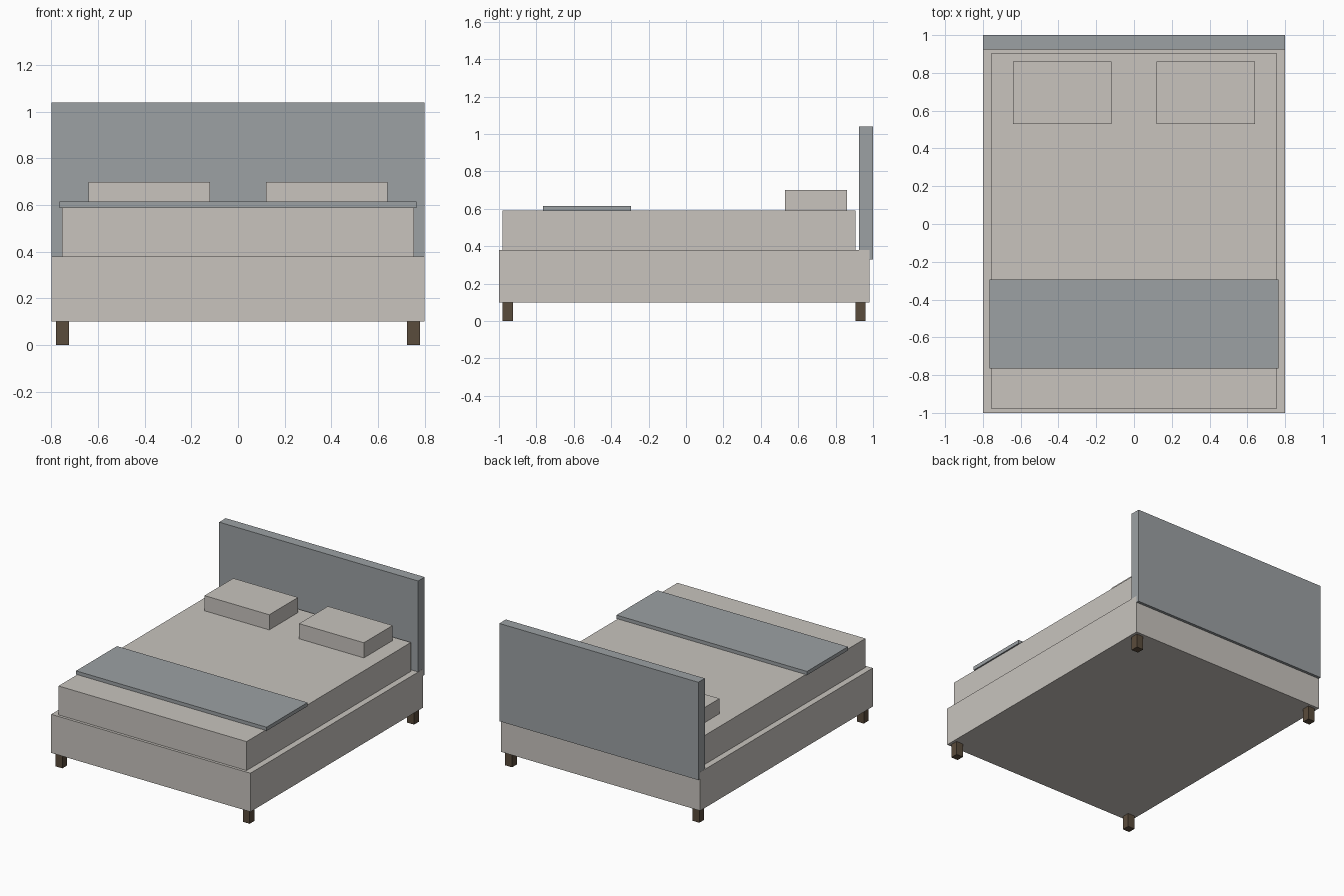
import bpy

cube = bpy.data.objects.get("Cube")
if cube:
    bpy.data.objects.remove(cube, do_unlink=True)


def material(name, rgb):
    mat = bpy.data.materials.new(name)
    mat.use_nodes = True
    color = (*rgb, 1.0)
    mat.diffuse_color = color
    mat.node_tree.nodes["Principled BSDF"].inputs["Base Color"].default_value = color
    return mat


def box(name, x, y, z, mat):
    """Box spanning the (low, high) ranges on each axis."""
    spans = (x, y, z)
    bpy.ops.mesh.primitive_cube_add(size=1, location=[(a + b) / 2 for a, b in spans])
    obj = bpy.context.object
    obj.name = name
    obj.scale = [b - a for a, b in spans]
    bpy.ops.object.transform_apply(location=False, rotation=False, scale=True)
    obj.data.materials.append(mat)
    return obj


linen = material("warm_linen", (0.578, 0.552, 0.515))
slate = material("slate_fabric", (0.332, 0.356, 0.371))
wood = material("dark_wood", (0.102, 0.072, 0.045))

# Base, mattress and headboard
box("bed_base", (-0.8, 0.8), (-1.0, 0.98), (0.10, 0.38), linen)
box("mattress", (-0.755, 0.755), (-0.98, 0.905), (0.38, 0.59), linen)
box("headboard", (-0.799, 0.799), (0.925, 1.0), (0.33, 1.04), slate)

# Throw blanket slightly wider than the mattress
box("throw_blanket", (-0.765, 0.765), (-0.765, -0.295), (0.588, 0.615), slate)

# Pillows and legs on both sides
for side, sign in (("left", 1), ("right", -1)):
    def across(inner, outer):
        return tuple(sorted((sign * inner, sign * outer)))

    box(f"{side}_pillow", across(0.12, 0.64), (0.53, 0.86), (0.59, 0.70), linen)
    for end, y in (("front", (-0.98, -0.925)), ("back", (0.905, 0.96))):
        box(f"{end}_{side}_leg", across(0.725, 0.78), y, (0.0, 0.10), wood)
